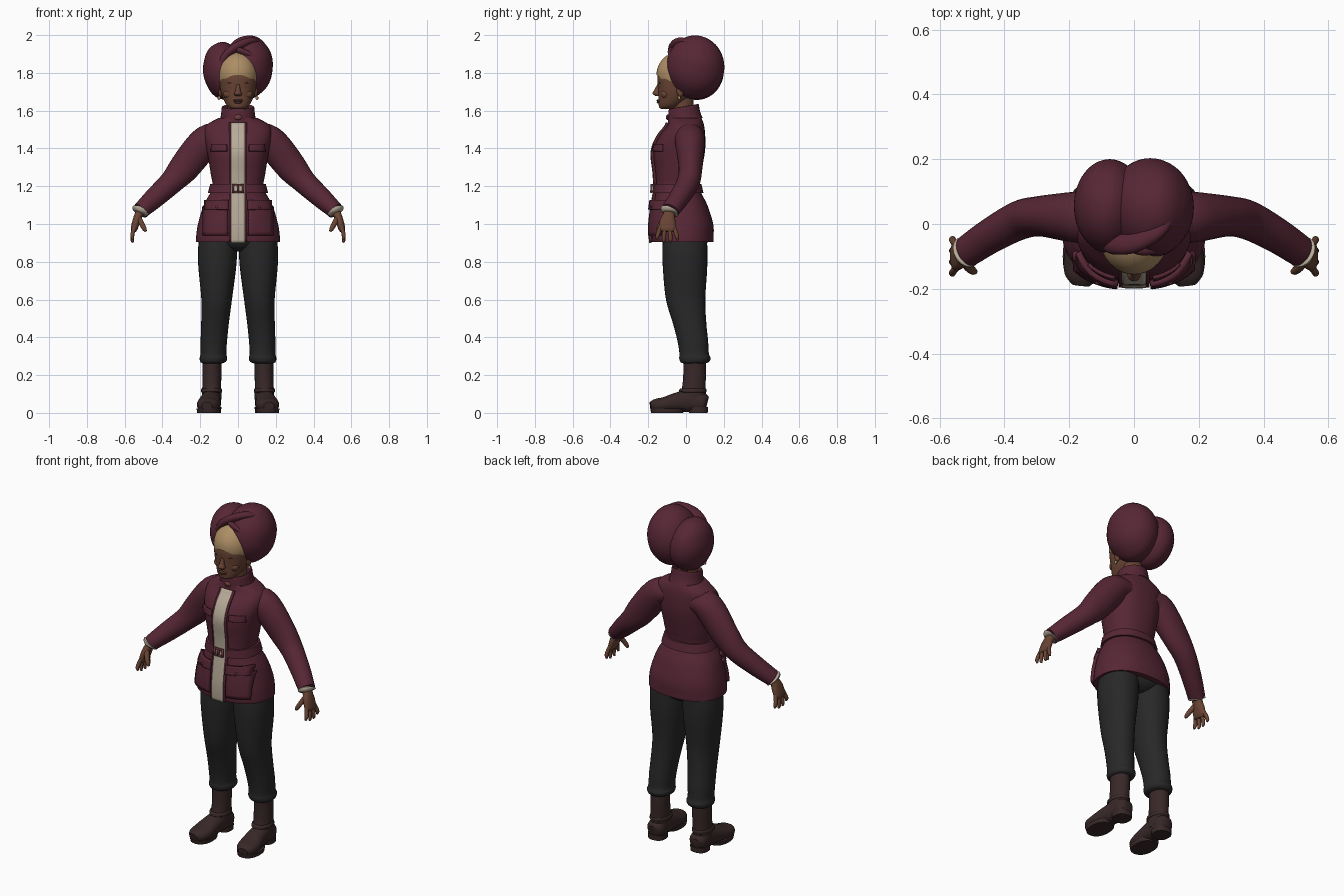
import bpy, bmesh, math
from mathutils import Vector, Matrix


def material(name, rgb):
    m = bpy.data.materials.new(name)
    m.diffuse_color = (*rgb, 1)
    return m


MAROON = material("maroon cloth", (0.095, 0.020, 0.036))
TAN = material("tan band", (0.42, 0.27, 0.13))
CREAM = material("cream placket", (0.48, 0.41, 0.32))
SKIN = material("brown skin", (0.14, 0.058, 0.034))
CHARCOAL = material("charcoal trousers", (0.021, 0.021, 0.022))
LEATHER = material("dark leather", (0.040, 0.021, 0.021))
COPPER = material("copper buckle", (0.17, 0.045, 0.05))
LIP = material("lip brown", (0.11, 0.04, 0.03))
DARK = material("eye dark", (0.045, 0.02, 0.015))


def finish(name, bm, mat):
    bmesh.ops.recalc_face_normals(bm, faces=bm.faces)
    me = bpy.data.meshes.new(name)
    bm.to_mesh(me)
    bm.free()
    me.materials.append(mat)
    ob = bpy.data.objects.new(name, me)
    bpy.context.collection.objects.link(ob)
    return ob


def spline(secs, n=5):
    """Smooth interpolation through section tuples."""
    out = []
    for i in range(len(secs) - 1):
        p0, p1 = secs[max(i - 1, 0)], secs[i]
        p2, p3 = secs[i + 1], secs[min(i + 2, len(secs) - 1)]
        for k in range(n):
            t = k / n
            out.append([0.5 * (2 * b + (c - a) * t + (2 * a - 5 * b + 4 * c - d) * t * t
                               + (3 * b - a - 3 * c + d) * t ** 3)
                        for a, b, c, d in zip(p0, p1, p2, p3)])
    return out + [list(secs[-1])]


def loft(name, secs, mat, ref=None, e=2.0, segs=28, n=5, tilt=0.0, side=1):
    """Sections (x, y, z, a, b); level rings, or rings across the path if ref is given."""
    rows = spline([(s[0] * side, *s[1:]) for s in secs], n)
    bm = bmesh.new()
    rings = []
    for i, (x, y, z, a, b) in enumerate(rows):
        u, v = Vector((1, 0, 0)), Vector((0, 1, 0))
        if ref:
            t = (Vector(rows[min(i + 1, len(rows) - 1)][:3]) - Vector(rows[max(i - 1, 0)][:3])).normalized()
            r = Vector(ref)
            u = (r - t * r.dot(t)).normalized()
            v = t.cross(u)
        ring = []
        for k in range(segs):
            c, s = math.cos(2 * math.pi * k / segs), math.sin(2 * math.pi * k / segs)
            c = math.copysign(abs(c) ** (2 / e), c)
            s = math.copysign(abs(s) ** (2 / e), s)
            p = Vector((x, y, z)) + u * a * c + v * b * s
            p.z += tilt * p.y
            ring.append(bm.verts.new(p))
        rings.append(ring)
    for r0, r1 in zip(rings, rings[1:]):
        for k in range(segs):
            j = (k + 1) % segs
            bm.faces.new((r0[k], r0[j], r1[j], r1[k]))
    bm.faces.new(rings[0])
    bm.faces.new(rings[-1])
    return finish(name, bm, mat)


def ellipsoid(name, c, r, mat, rot=(0, 0, 0), pleat=0.0, cut=None, segs=24):
    bm = bmesh.new()
    bmesh.ops.create_uvsphere(bm, u_segments=segs, v_segments=segs // 2 + 4, radius=1)
    for v in bm.verts:
        v.co *= 1 + pleat * abs(math.sin(3.5 * math.atan2(v.co.z, v.co.x) + v.co.y)) * (1 - v.co.y ** 2)
        v.co = Vector((v.co.x * r[0], v.co.y * r[1], v.co.z * r[2]))
        v.co.rotate(Matrix.Rotation(rot[2], 3, 'Z') @ Matrix.Rotation(rot[1], 3, 'Y') @ Matrix.Rotation(rot[0], 3, 'X'))
        v.co += Vector(c)
    if cut:
        bmesh.ops.bisect_plane(bm, geom=bm.verts[:] + bm.edges[:] + bm.faces[:],
                               plane_co=cut[0], plane_no=cut[1], clear_inner=True)
    return finish(name, bm, mat)


# Jacket body
BODY = [(0, -.018, .905, .222, .163), (0, -.019, .93, .222, .165), (0, -.02, 1.0, .212, .164),
        (0, -.03, 1.1, .182, .143), (0, -.045, 1.19, .137, .116), (0, -.042, 1.27, .145, .122),
        (0, -.037, 1.38, .163, .137), (0, -.022, 1.46, .178, .124), (0, -.002, 1.52, .17, .098),
        (0, -.003, 1.56, .105, .086)]
E = 2.3
loft("jacket_body", BODY, MAROON, e=E, segs=48)
DENSE = spline(BODY, 8)


def body_at(z):
    for p, q in zip(DENSE, DENSE[1:]):
        if p[2] <= z <= q[2]:
            t = (z - p[2]) / (q[2] - p[2])
            return [a + (b - a) * t for a, b in zip(p, q)]
    return DENSE[0] if z < DENSE[0][2] else DENSE[-1]


def patch(name, x0, x1, z0, z1, off, mat, thick=0.012, nx=6, nz=8):
    """Curved plate lying on the jacket front."""
    bm = bmesh.new()
    g = []
    for i in range(nz + 1):
        z = z0 + (z1 - z0) * i / nz
        _, cy, _, rx, ry = body_at(z)
        g.append([])
        for j in range(nx + 1):
            x = x0 + (x1 - x0) * j / nx
            y = cy - ry * (1 - min(abs(x) / rx, .98) ** E) ** (1 / E) - off
            g[-1].append(bm.verts.new((x, y, z)))
    for i in range(nz):
        for j in range(nx):
            bm.faces.new((g[i][j], g[i][j + 1], g[i + 1][j + 1], g[i + 1][j]))
    ob = finish(name, bm, mat)
    sol = ob.modifiers.new("thickness", 'SOLIDIFY')
    sol.thickness, sol.offset = thick, 0
    return ob


# Front placket, belt, buckle and pockets
patch("placket", -.037, .037, .9, 1.535, .008, CREAM, nz=40)
for s in (-1, 1):
    patch("placket_edge", s * .037, s * .047, .905, 1.535, .006, MAROON, .014, nx=1, nz=40)
    patch("hip_pocket", s * .055, s * .18, .94, 1.09, .008, MAROON, .024)
    patch("hip_pocket_flap", s * .05, s * .172, 1.075, 1.125, .018, MAROON, .02)
    patch("chest_pocket_flap", s * .058, s * .14, 1.385, 1.42, .005, MAROON, .012)
    patch("flap_button", s * .108, s * .118, 1.085, 1.095, .03, COPPER, .008, 1, 1)
belt = []
for z, o in ((1.163, -.01), (1.164, .012), (1.212, .012), (1.213, -.01)):
    _, cy, _, rx, ry = body_at(z)
    belt.append((0, cy, z, rx + o, ry + o))
loft("belt", belt, MAROON, e=E, segs=48, n=1)
for x0, x1, z0, z1 in ((-.032, -.022, 1.165, 1.212), (.022, .032, 1.165, 1.212), (-.006, .004, 1.17, 1.207),
                       (-.022, .022, 1.203, 1.212), (-.022, .022, 1.165, 1.174)):
    patch("buckle", x0, x1, z0, z1, .022, COPPER, .01, 2, 2)

# Stand collar with inner wall, collar clasp, neck
loft("collar", [(0, -.004, 1.545, .098, .092), (0, -.01, 1.58, .09, .085), (0, -.012, 1.618, .086, .08),
                (0, -.012, 1.623, .08, .075), (0, -.012, 1.61, .073, .068), (0, -.012, 1.57, .07, .065)],
     MAROON, tilt=.18, n=3)
ellipsoid("collar_clasp", (0, -.098, 1.565), (.02, .008, .014), COPPER, segs=12)
loft("neck", [(0, -.01, 1.53, .058, .058), (0, -.015, 1.6, .055, .056), (0, -.02, 1.7, .056, .06)], SKIN)

# Head and face
loft("head", [(0, -.105, 1.608, .025, .022), (0, -.098, 1.616, .046, .043), (0, -.083, 1.635, .064, .062),
              (0, -.06, 1.675, .083, .086), (0, -.05, 1.72, .095, .098), (0, -.045, 1.78, .1, .105),
              (0, -.035, 1.84, .09, .095), (0, -.02, 1.885, .06, .065)], SKIN, e=2.15, segs=36)
loft("nose", [(0, -.14, 1.738, .010, .012), (0, -.15, 1.71, .013, .018), (0, -.156, 1.69, .021, .021),
              (0, -.148, 1.677, .015, .012)], SKIN, segs=16)
ellipsoid("upper_lip", (0, -.146, 1.654), (.026, .011, .006), LIP, segs=16)
ellipsoid("lower_lip", (0, -.144, 1.645), (.022, .011, .007), LIP, segs=16)
for s in (-1, 1):
    ellipsoid("eye", (s * .038, -.132, 1.722), (.016, .009, .006), DARK, (0, 0, s * .3), segs=16)
    ellipsoid("brow", (s * .04, -.137, 1.747), (.021, .007, .004), DARK, (0, s * .12, s * .3), segs=12)
    ellipsoid("cheek", (s * .05, -.108, 1.688), (.028, .025, .025), SKIN)
    ellipsoid("ear", (s * .093, -.03, 1.705), (.012, .02, .032), SKIN, segs=16)
    ellipsoid("earring", (s * .1, -.036, 1.667), (.008, .008, .01), TAN, segs=12)

# Forehead band and wrapped headscarf
ellipsoid("forehead_band", (0, -.035, 1.79), (.108, .121, .122), TAN, segs=40,
          cut=((0, -.15, 1.785), (0, .12, .14)))
ellipsoid("scarf_right_lobe", (.05, .05, 1.83), (.133, .153, .167), MAROON, (0, .1, 0), .018, segs=56)
ellipsoid("scarf_left_lobe", (-.075, .055, 1.81), (.108, .145, .152), MAROON, (0, -.12, 0), .018, segs=56)
loft("scarf_front_roll", [(-.105, -.03, 1.77, .02, .012), (-.095, -.048, 1.83, .028, .02),
                          (-.06, -.062, 1.895, .032, .022), (.0, -.056, 1.94, .034, .024),
                          (.07, -.015, 1.962, .034, .022), (.12, .05, 1.945, .02, .012)],
     MAROON, ref=(.3, -1, .6), segs=18)
loft("scarf_cross_fold", [(.12, -.03, 1.77, .016, .01), (.108, -.045, 1.83, .024, .016),
                          (.07, -.066, 1.885, .026, .018), (.015, -.075, 1.915, .022, .016),
                          (-.03, -.06, 1.935, .012, .01)], MAROON, ref=(0, -1, .5), segs=18)

for s in (-1, 1):
    # Sleeve, from shoulder to cuff
    loft("sleeve", [(.09, .018, 1.462, .075, .06), (.15, .02, 1.452, .08, .078), (.20, .022, 1.405, .076, .085),
                    (.285, .024, 1.298, .063, .08), (.352, .012, 1.222, .06, .064), (.44, -.035, 1.14, .054, .055),
                    (.505, -.078, 1.08, .05, .046), (.516, -.085, 1.07, .047, .044)],
         MAROON, ref=(0, 1, 0), side=s)
    ellipsoid("shoulder", (s * .158, .02, 1.462), (.055, .075, .068), MAROON)
    loft("bracelet", [(.514, -.083, 1.073, .04, .036), (.517, -.086, 1.068, .051, .047),
                      (.521, -.089, 1.062, .046, .042), (.523, -.09, 1.058, .03, .025)],
         CREAM, ref=(0, 1, 0), side=s, n=2)
    # Hand with four fingers and thumb
    loft("palm", [(.505, -.078, 1.085, .03, .024), (.525, -.09, 1.05, .031, .022), (.538, -.097, 1.015, .042, .021),
                  (.55, -.1, .975, .044, .018), (.553, -.101, .96, .036, .012)],
         SKIN, ref=(0, 1, 0), e=2.4, segs=20, side=s)
    for k, tip in enumerate((.918, .903, .902, .915)):
        y = -.135 + .0235 * k
        dy = (k - 1.5) * .008
        loft("finger", [(.548, y, .985, .011, .011), (.558, y + dy, .95, .011, .011),
                        (.56, y + dy * 1.5, tip + .015, .010, .010), (.556, y + dy * 1.6, tip, .005, .005)],
             SKIN, ref=(0, 1, 0), segs=10, n=3, side=s)
    loft("thumb", [(.528, -.108, 1.035, .016, .016), (.512, -.132, 1.005, .014, .014),
                   (.496, -.145, .975, .012, .012), (.488, -.147, .96, .006, .006)],
         SKIN, ref=(0, 1, 0), segs=12, n=3, side=s)
    # Trouser leg with gathered cuff
    loft("trouser_leg", [(.1, -.005, .96, .1, .115), (.108, -.006, .86, .104, .119), (.11, -.005, .76, .099, .117),
                         (.113, -.002, .6, .081, .104), (.122, .02, .47, .073, .088), (.128, .036, .38, .070, .081),
                         (.13, .043, .315, .068, .078), (.13, .047, .29, .073, .083), (.132, .046, .27, .067, .076),
                         (.136, .045, .262, .05, .06)], CHARCOAL, e=2.15, segs=32, side=s)
    # Boot shaft, foot, sole and heel
    loft("boot_shaft", [(.138, .045, .3, .05, .06), (.138, .046, .22, .05, .06), (.139, .042, .14, .05, .062),
                        (.14, .036, .09, .052, .072), (.14, .034, .05, .05, .076)], LEATHER, side=s)
    loft("boot_foot", [(.14, .112, .05, .03, .035), (.14, .09, .055, .05, .05), (.142, .03, .064, .051, .06),
                       (.148, -.04, .058, .055, .052), (.155, -.11, .045, .062, .04),
                       (.161, -.16, .04, .053, .034), (.164, -.188, .036, .028, .022)],
         LEATHER, ref=(1, 0, 0), e=2.3, side=s)
    loft("boot_sole", [(.156, -.1, 0, .06, .085), (.156, -.1, .024, .064, .09)], LEATHER, e=2.3, n=1, side=s)
    loft("boot_heel", [(.14, .065, 0, .05, .05), (.14, .065, .03, .052, .051)], LEATHER, e=2.5, n=1, side=s)
    loft("boot_strap", [(.14, .037, .108, .052, .068), (.14, .036, .112, .056, .073),
                        (.14, .037, .126, .055, .071), (.14, .038, .13, .05, .066)], LEATHER, n=2, side=s)
# Trouser seat joining the legs
loft("trouser_seat", [(0, .0, .855, .03, .07), (0, -.002, .88, .11, .105), (0, -.004, .93, .19, .125),
                      (0, -.004, .98, .19, .12)], CHARCOAL, e=2.3)

# Smooth shading with sharp edges kept
for ob in bpy.context.scene.objects:
    ob.select_set(True)
    bpy.context.view_layer.objects.active = ob
bpy.ops.object.shade_smooth_by_angle(angle=math.radians(40))
